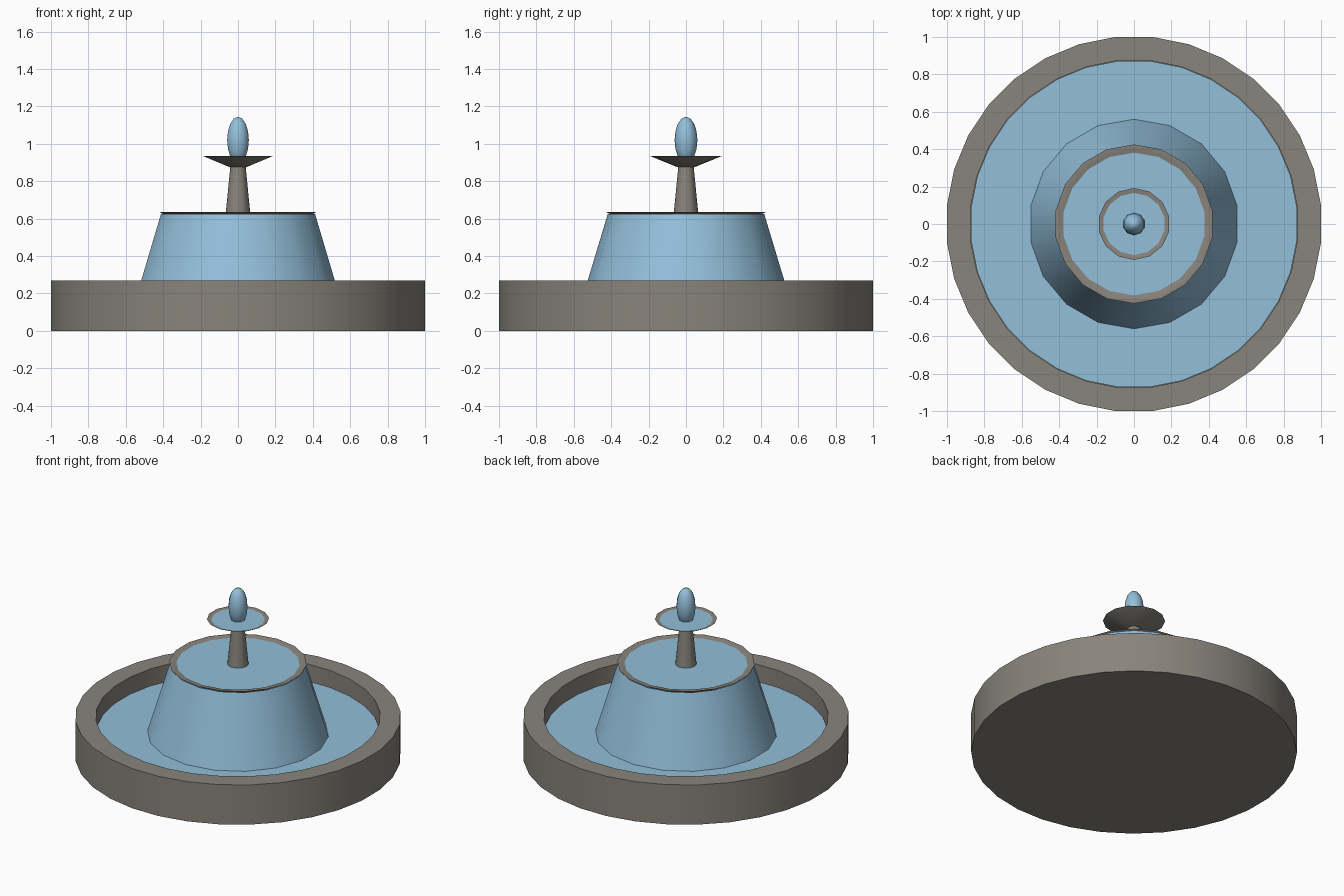
import bpy, bmesh, math

if "Cube" in bpy.data.objects:
    bpy.data.objects.remove(bpy.data.objects["Cube"])


def make_mat(name, rgb):
    m = bpy.data.materials.new(name)
    m.diffuse_color = (*rgb, 1)
    m.use_nodes = True
    m.node_tree.nodes["Principled BSDF"].inputs["Base Color"].default_value = m.diffuse_color
    return m


stone = make_mat("grey stone", (0.25, 0.232, 0.20))
water = make_mat("blue water", (0.29, 0.52, 0.70))


def lathe(name, profile, sides, mat, half_step=False, angle=35):
    """Spin (radius, z) points about z; radius 0 gives a pole."""
    bm = bmesh.new()
    start = math.pi / 2 + (math.pi / sides if half_step else 0)
    rings = []
    for r, z in profile:
        if r == 0:
            rings.append([bm.verts.new((0, 0, z))] * sides)
        else:
            rings.append([bm.verts.new((r * math.cos(start + i * math.tau / sides),
                                        r * math.sin(start + i * math.tau / sides), z))
                          for i in range(sides)])
    for a, b in zip(rings, rings[1:]):
        for i in range(sides):
            j = (i + 1) % sides
            corners = list(dict.fromkeys([a[i], a[j], b[j], b[i]]))
            if len(corners) > 2:
                bm.faces.new(corners)
    bm.normal_update()
    me = bpy.data.meshes.new(name)
    bm.to_mesh(me)
    bm.free()
    me.materials.append(mat)
    ob = bpy.data.objects.new(name, me)
    bpy.context.collection.objects.link(ob)
    bpy.ops.object.select_all(action='DESELECT')
    ob.select_set(True)
    bpy.context.view_layer.objects.active = ob
    bpy.ops.object.shade_smooth_by_angle(angle=math.radians(angle))
    return ob


# Stone basin with a wide rim, and its pool
lathe("basin", [(0, 0), (1.005, 0), (1.005, 0.27), (0.878, 0.27), (0.878, 0.08), (0, 0.08)],
      32, stone, half_step=True)
lathe("pool_water", [(0.876, 0.155), (0, 0.155)], 32, water, half_step=True)

# Hidden column carrying the middle bowl
lathe("lower_column", [(0, 0.0), (0.15, 0.0), (0.11, 0.50), (0, 0.50)], 14, stone)

# Middle bowl, its water, and the curtain falling from it
lathe("middle_bowl", [(0, 0.46), (0.12, 0.46), (0.425, 0.635), (0.397, 0.635), (0.10, 0.50), (0, 0.50)],
      18, stone)
lathe("middle_water", [(0.394, 0.628), (0, 0.628)], 18, water)
lathe("water_curtain", [(0.56, 0.155), (0.418, 0.626)], 18, water)

# Slim pillar and top bowl
lathe("upper_pillar", [(0, 0.50), (0.078, 0.50), (0.04, 0.89), (0, 0.89)], 12, stone)
lathe("top_bowl", [(0, 0.875), (0.045, 0.875), (0.192, 0.935), (0.183, 0.935), (0.05, 0.895), (0, 0.895)],
      14, stone)
lathe("top_water", [(0.182, 0.93), (0, 0.93)], 14, water)

# Egg-shaped spout of water
n = 8
spout = [(0.061 * math.sin(math.pi * k / n) if 0 < k < n else 0,
          1.02 - 0.125 * math.cos(math.pi * k / n)) for k in range(n + 1)]
lathe("water_spout", spout, 10, water, angle=60)
